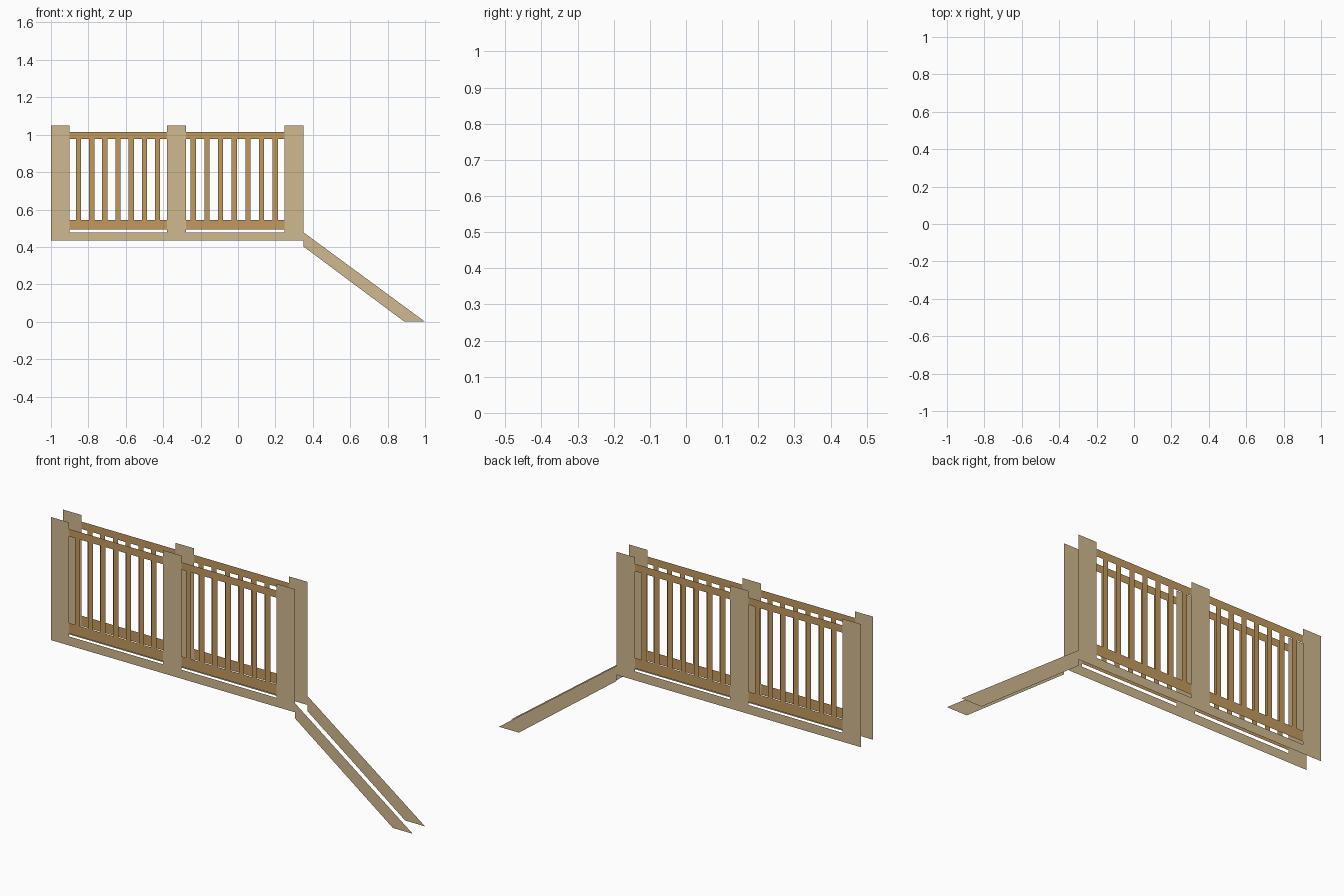
import bpy

if "Cube" in bpy.data.objects:
    bpy.data.objects.remove(bpy.data.objects["Cube"])

HALF = 0.0485  # half the distance between the two side sheets


def material(name, rgb):
    lin = [((c / 255 + 0.055) / 1.055) ** 2.4 for c in rgb]
    m = bpy.data.materials.new(name)
    m.diffuse_color = (*lin, 1)
    m.use_nodes = True
    m.node_tree.nodes["Principled BSDF"].inputs["Base Color"].default_value = m.diffuse_color
    return m


pale = material("pale wood", (208, 185, 144))
brown = material("brown wood", (194, 154, 94))


def sheet(name, outline, mat):
    """Flat upright panel with an (x, z) outline, on the front and back planes."""
    for side, y in (("front", -HALF), ("back", HALF)):
        pts = outline if y < 0 else outline[::-1]
        me = bpy.data.meshes.new(name)
        me.from_pydata([(x, y, z) for x, z in pts], [], [range(len(pts))])
        me.materials.append(mat)
        ob = bpy.data.objects.new(f"{side}_{name}", me)
        bpy.context.collection.objects.link(ob)


def board(name, x0, x1, z0, z1, mat):
    sheet(name, [(x0, z0), (x1, z0), (x1, z1), (x0, z1)], mat)


# Posts
posts = [(-1.0, -0.90), (-0.38, -0.278), (0.248, 0.35)]
for x0, x1 in posts:
    board("post", x0, x1, 0.433, 1.048, pale)

# Two railing bays between the posts
bays = [(-0.90, -0.38, -0.853, 0.0705), (-0.278, 0.248, -0.239, 0.073)]
for x0, x1, first, pitch in bays:
    board("deck_edge", x0, x1, 0.433, 0.478, pale)
    board("bottom_rail", x0, x1, 0.493, 0.545, brown)
    board("top_rail", x0, x1, 0.978, 1.015, brown)
    for i in range(7):
        c = first + i * pitch
        board("baluster", c - 0.014, c + 0.014, 0.545, 0.978, brown)

# Sloping ramp side running down to the ground
sheet("ramp_side", [(0.35, 0.402), (0.89, 0), (1.0, 0), (0.35, 0.478)], pale)
